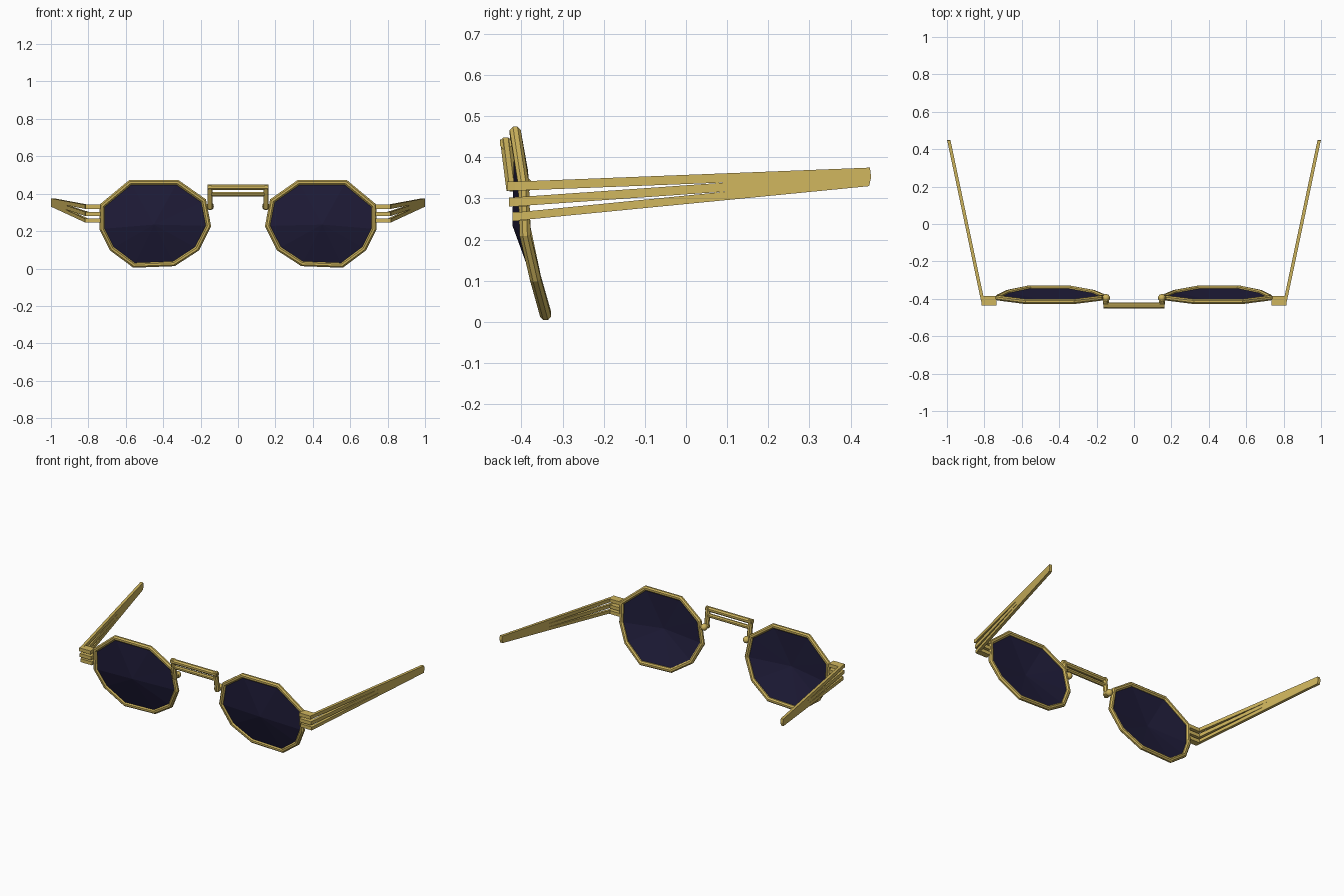
import bpy, bmesh
from mathutils import Vector

if "Cube" in bpy.data.objects:
    bpy.data.objects.remove(bpy.data.objects["Cube"])


def material(name, colour):
    m = bpy.data.materials.new(name)
    m.diffuse_color = (*colour, 1)
    m.use_nodes = True
    m.node_tree.nodes["Principled BSDF"].inputs["Base Color"].default_value = m.diffuse_color
    return m


GOLD = material("gold metal", (0.62, 0.46, 0.11))
DARK = material("dark lens", (0.014, 0.012, 0.042))


def finish(name, bm, mat, smooth=False):
    bmesh.ops.recalc_face_normals(bm, faces=bm.faces)
    me = bpy.data.meshes.new(name)
    bm.to_mesh(me)
    bm.free()
    me.materials.append(mat)
    for p in me.polygons:
        p.use_smooth = smooth
    ob = bpy.data.objects.new(name, me)
    bpy.context.collection.objects.link(ob)
    return ob


def tube(name, points, radius, closed=False, sides=8):
    """Sweep a round section along points with mitred corners."""
    import math
    pts = [Vector(p) for p in points]
    n = len(pts)
    centre = sum(pts, Vector()) / n
    bm = bmesh.new()
    rings = []
    for i, p in enumerate(pts):
        a = pts[i - 1] if closed or i else p
        b = pts[(i + 1) % n] if closed or i < n - 1 else p
        t = ((p - a).normalized() + (b - p).normalized()).normalized()
        side = t.cross(Vector((0, 1, 0)))
        if side.length < 0.1:
            side = Vector((1, 0, 0))
        side.normalize()
        up = side.cross(t).normalized()
        # widen the section along the corner bisector
        mitre = 1.0
        if a != p and b != p:
            mitre = 1 / max(0.5, t.dot((b - p).normalized()))
        ring = []
        for k in range(sides):
            ang = 2 * math.pi * (k + 0.5) / sides
            ring.append(bm.verts.new(p + radius * (side * math.cos(ang) * mitre + up * math.sin(ang))))
        rings.append(ring)
    for i in range(n if closed else n - 1):
        r, s = rings[i], rings[(i + 1) % n]
        for k in range(sides):
            j = (k + 1) % sides
            bm.faces.new((r[k], r[j], s[j], s[k]))
    if not closed:
        bm.faces.new(rings[0])
        bm.faces.new(rings[-1])
    return finish(name, bm, GOLD)


def box(name, lo, hi):
    bm = bmesh.new()
    bmesh.ops.create_cube(bm, size=1)
    for v in bm.verts:
        v.co = [l + (c + 0.5) * (h - l) for l, h, c in zip(lo, hi, v.co)]
    return finish(name, bm, GOLD)


# Ten-sided lens outline on a curved front (x, y, z)
OUTLINE = [(0.325, -0.415, 0.461), (0.575, -0.415, 0.461), (0.727, -0.395, 0.335),
           (0.727, -0.391, 0.212), (0.675, -0.366, 0.107), (0.556, -0.341, 0.018),
           (0.343, -0.343, 0.026), (0.218, -0.366, 0.107), (0.158, -0.391, 0.228),
           (0.184, -0.397, 0.362)]

# Side profile of a temple arm (y, z): three prongs merging into one blade
ARM = [(-0.415, 0.341), (0.447, 0.375), (0.45, 0.352), (0.445, 0.33), (-0.415, 0.246),
       (-0.415, 0.266), (0.10, 0.317), (-0.415, 0.281), (-0.415, 0.303),
       (0.10, 0.339), (-0.415, 0.319)]

for s, label in ((1, "right"), (-1, "left")):
    pts = [(s * x, y, z) for x, y, z in OUTLINE]

    # Rim
    tube(label + "_rim", pts, 0.0145, closed=True)

    # Lens: shallow faceted dome
    bm = bmesh.new()
    ring = [bm.verts.new(p) for p in pts]
    mid = bm.verts.new((s * 0.45, -0.42, 0.235))
    for i in range(len(ring)):
        bm.faces.new((ring[i - 1], ring[i], mid))
    lens = finish(label + "_lens", bm, DARK)
    solid = lens.modifiers.new("thickness", "SOLIDIFY")
    solid.thickness = 0.004
    solid.offset = 0

    # Temple arm, splayed outward towards the back
    bm = bmesh.new()
    loops = []
    for off in (-0.009, 0.009):
        loops.append([bm.verts.new((s * (0.807 + off + (y + 0.42) * 0.211), y, z)) for y, z in ARM])
    a, b = loops
    bm.faces.new(a)
    bm.faces.new(b)
    for i in range(len(a)):
        bm.faces.new((a[i - 1], a[i], b[i], b[i - 1]))
    finish(label + "_temple_arm", bm, GOLD)

    # Three hinge bars joining rim and arm
    for k, (y, z) in enumerate(((-0.435, 0.33), (-0.43, 0.292), (-0.422, 0.256))):
        lo, hi = sorted((s * 0.735, s * 0.815))
        box(f"{label}_hinge_bar_{k + 1}", (lo, y, z - 0.011), (hi, -0.385, z + 0.011))

    # Bridge post, nose peg and its rounded tip
    tube(label + "_bridge_post", [(s * 0.15, -0.438, 0.445), (s * 0.15, -0.422, 0.32)], 0.0155)
    tube(label + "_nose_peg", [(s * 0.149, -0.43, 0.332), (s * 0.149, -0.39, 0.335)], 0.017)
    bm = bmesh.new()
    bmesh.ops.create_uvsphere(bm, u_segments=10, v_segments=6, radius=0.021)
    bmesh.ops.translate(bm, vec=(s * 0.149, -0.395, 0.333), verts=bm.verts)
    finish(label + "_nose_pad", bm, GOLD, smooth=True)

# Double bridge
tube("upper_bridge_bar", [(-0.163, -0.438, 0.434), (0.163, -0.438, 0.434)], 0.0155)
tube("lower_bridge_bar", [(-0.15, -0.432, 0.397), (0.15, -0.432, 0.397)], 0.0125)
